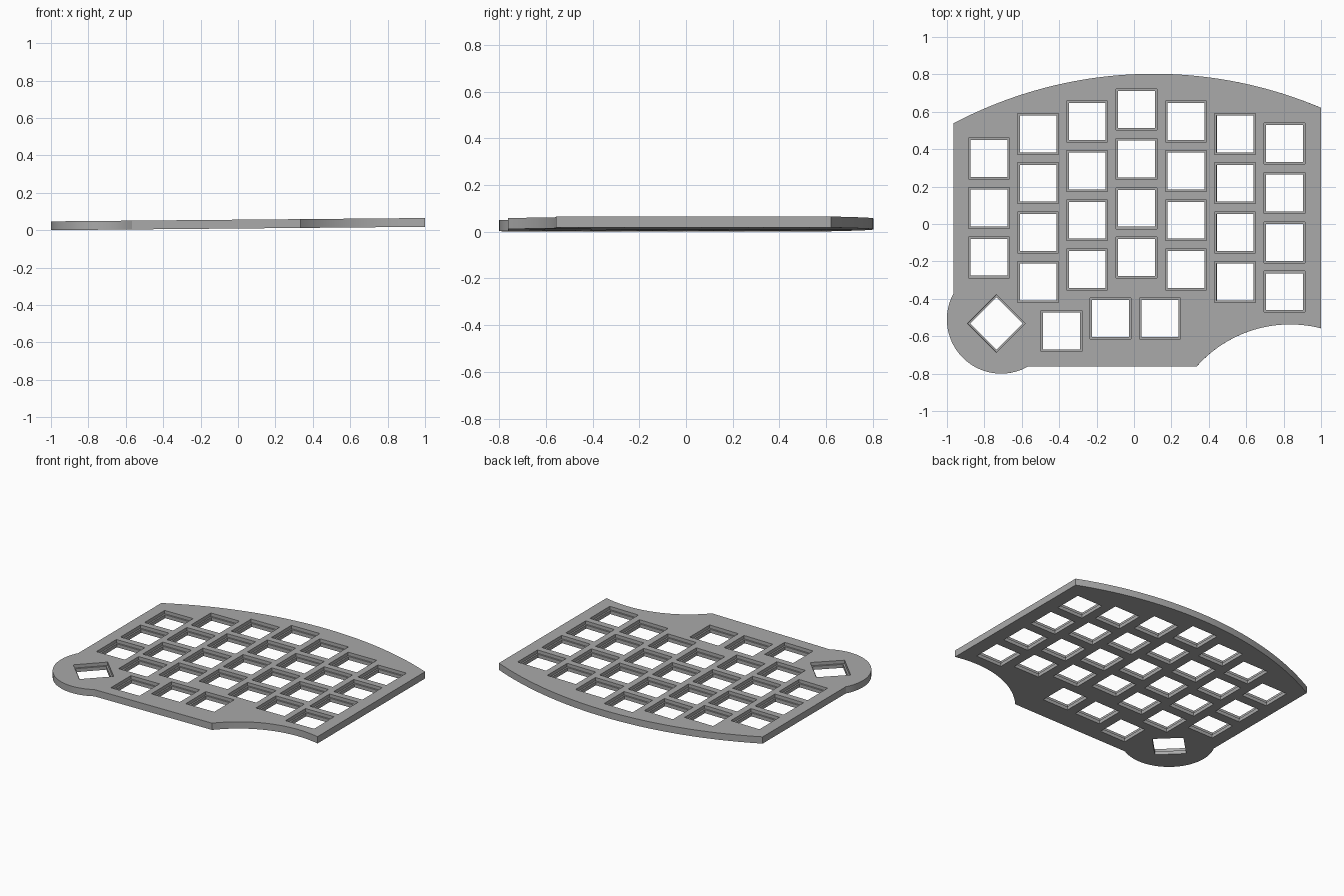
import bpy, bmesh
from math import sin, cos, asin, radians, atan2
from mathutils import Matrix

default = bpy.data.objects.get("Cube")
if default:
    bpy.data.objects.remove(default, do_unlink=True)

THICK = 0.047     # plate thickness
STEP = 0.024      # height of the ledge inside each opening
POCKET = 0.219    # wide upper opening
HOLE = 0.197      # narrow lower opening
PITCH = 0.264     # key spacing

grey = bpy.data.materials.new("plain grey")
grey.use_nodes = True
colour = (0.4, 0.4, 0.4, 1)
grey.diffuse_color = colour
grey.node_tree.nodes["Principled BSDF"].inputs["Base Color"].default_value = colour


def make_object(name, bm):
    bmesh.ops.recalc_face_normals(bm, faces=bm.faces)
    mesh = bpy.data.meshes.new(name)
    bm.to_mesh(mesh)
    bm.free()
    mesh.materials.append(grey)
    obj = bpy.data.objects.new(name, mesh)
    bpy.context.collection.objects.link(obj)
    return obj


def arc(cx, cy, r, start, end, steps):
    angles = [start + (end - start) * i / steps for i in range(steps + 1)]
    return [(cx + r * cos(a), cy + r * sin(a)) for a in angles]


def arc_between(cx, cy, r, x0, x1, steps):
    # Upper part of a circle, running from x0 to x1
    return arc(cx, cy, r, radians(90) - asin((x0 - cx) / r),
               radians(90) - asin((x1 - cx) / r), steps)


# Plate outline, counter-clockwise from the right end of the rear curve
outline = arc_between(0.105, -1.492, 2.295, 1.0, -0.965, 40)
outline += arc(-0.71, -0.51, 0.29, atan2(0.138, -0.255),
               atan2(-0.252, 0.143) + radians(360), 40)
outline += arc_between(0.835, -1.205, 0.668, 0.335, 1.0, 28)

bm = bmesh.new()
base = bm.faces.new([bm.verts.new((x, y, 0)) for x, y in outline])
walls = bmesh.ops.extrude_face_region(bm, geom=[base])
top_verts = [g for g in walls["geom"] if isinstance(g, bmesh.types.BMVert)]
bmesh.ops.translate(bm, verts=top_verts, vec=(0, 0, THICK))
plate = make_object("key_plate", bm)

# Key columns: x, y of the rear key, number of keys
columns = [(-0.775, 0.35, 3), (-0.512, 0.482, 4), (-0.25, 0.548, 4),
           (0.014, 0.612, 4), (0.278, 0.548, 4), (0.541, 0.482, 4),
           (0.805, 0.43, 4)]
keys = [(x, y - PITCH * row, 0) for x, y, count in columns for row in range(count)]
# Thumb keys, the outermost turned to a diamond
keys += [(-0.388, -0.572, 0), (-0.125, -0.505, 0), (0.139, -0.505, 0),
         (-0.735, -0.532, 45)]


def ring(bm, x, y, turn, size, z):
    place = Matrix.Translation((x, y, z)) @ Matrix.Rotation(radians(turn), 4, "Z")
    corners = [(-1, -1), (1, -1), (1, 1), (-1, 1)]
    return [bm.verts.new(place @ Matrix.Scale(size / 2, 4) @ Matrix.Translation((a, b, 0))
                         .to_translation()) for a, b in corners]


# Stepped cutter for every opening
bm = bmesh.new()
for x, y, turn in keys:
    rings = [ring(bm, x, y, turn, size, z) for size, z in
             [(HOLE, -0.05), (HOLE, STEP), (POCKET, STEP), (POCKET, 0.1)]]
    bm.faces.new(rings[0][::-1])
    bm.faces.new(rings[-1])
    for low, high in zip(rings, rings[1:]):
        for i in range(4):
            j = (i + 1) % 4
            bm.faces.new((low[i], low[j], high[j], high[i]))
cutter = make_object("opening_cutter", bm)
cutter.hide_render = True

cut = plate.modifiers.new("openings", "BOOLEAN")
cut.object = cutter
cut.operation = "DIFFERENCE"
cut.solver = "EXACT"
bpy.context.view_layer.objects.active = plate
plate.select_set(True)
cutter.select_set(False)
bpy.ops.object.modifier_apply(modifier=cut.name)
bpy.data.objects.remove(cutter, do_unlink=True)

# Slight sideways tilt, lowest edge resting on the ground
plate.data.transform(Matrix.Rotation(-0.009, 4, "Y"))
lowest = min(v.co.z for v in plate.data.vertices)
plate.data.transform(Matrix.Translation((0, 0, -lowest)))
bpy.ops.object.shade_smooth_by_angle(angle=radians(25))
